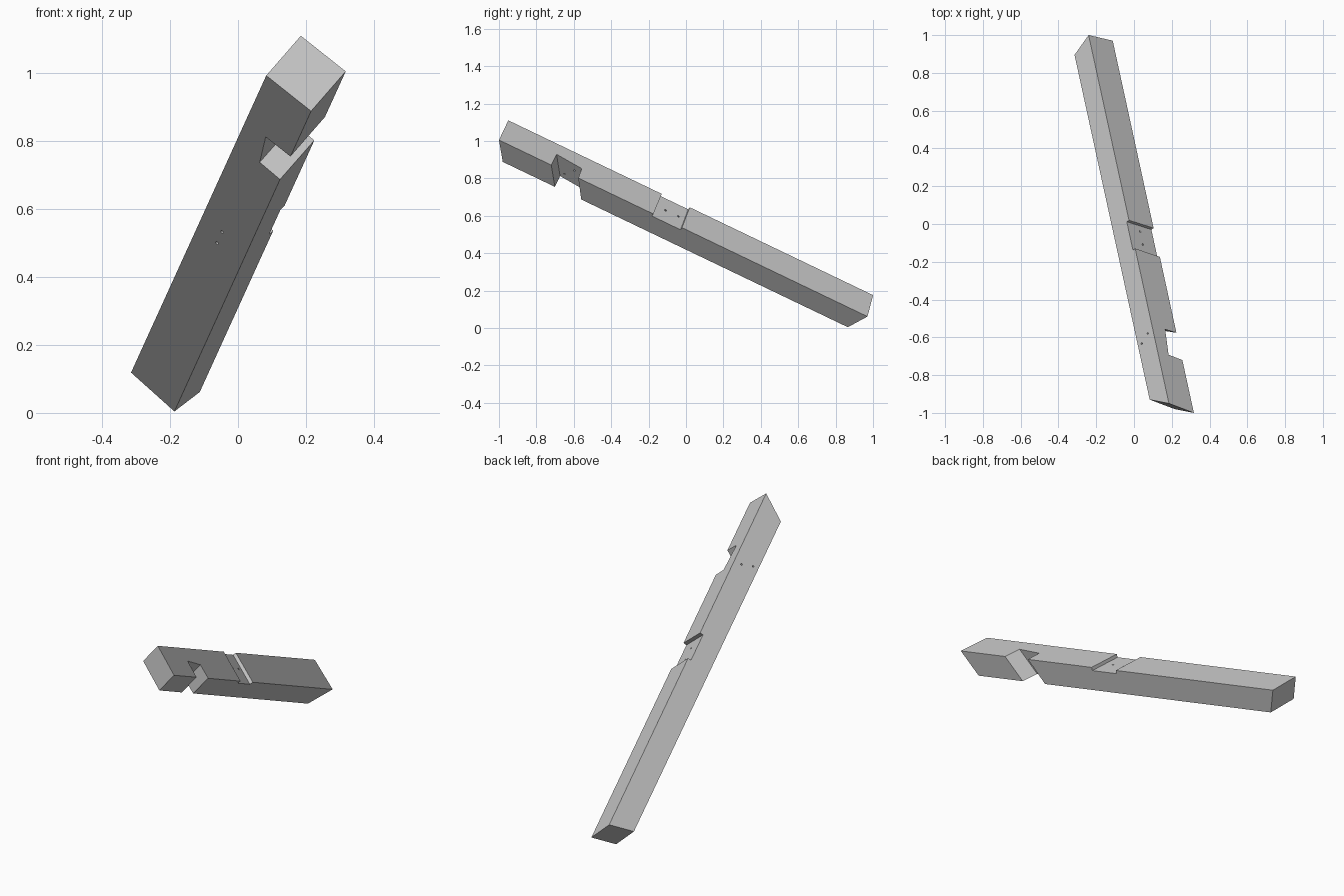
import bpy
import bmesh
from mathutils import Matrix, Vector

default = bpy.data.objects.get("Cube")
if default:
    bpy.data.objects.remove(default, do_unlink=True)

# Beam frame: along = length, across = wide side, down = narrow side
corner = Vector((0.185, -0.95, 1.11))
along = Vector((-0.193, 0.885, -0.424)).normalized()
across = Vector((0.731, -0.16, -0.663))
across = (across - along * across.dot(along)).normalized()
down = along.cross(across)
frame = Matrix((along, across, down)).transposed().to_4x4()
frame.translation = corner

WIDE, THICK = 0.174, 0.13


def finish(name, bm):
    bmesh.ops.recalc_face_normals(bm, faces=bm.faces)
    mesh = bpy.data.meshes.new(name)
    bm.to_mesh(mesh)
    bm.free()
    obj = bpy.data.objects.new(name, mesh)
    bpy.context.collection.objects.link(obj)
    obj.matrix_world = frame
    return obj


def block(name, near, far, across_near, across_far, depth):
    """Box whose end planes are (offset, slope across, slope down)."""
    bm = bmesh.new()
    rings = []
    for (offset, slope_a, slope_d), sides in ((near, across_near), (far, across_far)):
        path = ((0, 0), (1, 0), (1, 1), (0, 1))
        rings.append([bm.verts.new((offset + slope_a * sides[i] + slope_d * depth[j],
                                    sides[i], depth[j])) for i, j in path])
    for ring in rings:
        bm.faces.new(ring)
    for i in range(4):
        k = (i + 1) % 4
        bm.faces.new((rings[0][i], rings[0][k], rings[1][k], rings[1][i]))
    return finish(name, bm)


def drill(name, start, end):
    """Thin round cutter running past both points."""
    start, end = Vector(start), Vector(end)
    axis = end - start
    turn = Vector((0, 0, 1)).rotation_difference(axis).to_matrix().to_4x4()
    bm = bmesh.new()
    bmesh.ops.create_cone(bm, cap_ends=True, segments=12, radius1=0.005, radius2=0.005,
                          depth=axis.length * 1.4,
                          matrix=Matrix.Translation((start + end) / 2) @ turn)
    return finish(name, bm)


# Beam with mitred ends
beam = block("notched_beam", (0, -0.145, 0.67), (2.204, -0.015, -0.42),
             (0, WIDE), (0, WIDE), (0, THICK))

# Deep side notch and shallow upper notch
cutters = [
    block("side_notch_cutter", (0.317, -0.15, 0.66), (0.468, -0.08, 0.63),
          (0.078, 0.25), (0.094, 0.25), (-0.05, 0.18)),
    block("upper_notch_cutter", (0.927, -0.11, 0), (1.096, -0.09, 0),
          (-0.05, 0.25), (-0.05, 0.25), (-0.05, 0.018)),
]

# Bolt holes through each notch floor
for u, w in ((0.408, 0.1), (0.44, 0.042)):
    cutters.append(drill("side_hole_cutter", (u, 0, w), (u - 0.005, 0.1, w)))
for u in (0.974, 1.052):
    cutters.append(drill("upper_hole_cutter", (u, 0.085, 0.018), (u + 0.078, 0.077, THICK)))

for cutter in cutters:
    mod = beam.modifiers.new(cutter.name, "BOOLEAN")
    mod.operation = "DIFFERENCE"
    mod.solver = "EXACT"
    mod.object = cutter
    cutter.hide_render = True

# Apply the cuts and drop the cutters
bpy.context.view_layer.update()
graph = bpy.context.evaluated_depsgraph_get()
cut_mesh = bpy.data.meshes.new_from_object(beam.evaluated_get(graph))
beam.modifiers.clear()
beam.data = cut_mesh
for cutter in cutters:
    bpy.data.objects.remove(cutter, do_unlink=True)

# Plain grey finish
grey = bpy.data.materials.new("light_grey")
grey.use_nodes = True
colour = (0.6, 0.6, 0.6, 1)
grey.diffuse_color = colour
grey.node_tree.nodes["Principled BSDF"].inputs["Base Color"].default_value = colour
beam.data.materials.clear()
beam.data.materials.append(grey)
